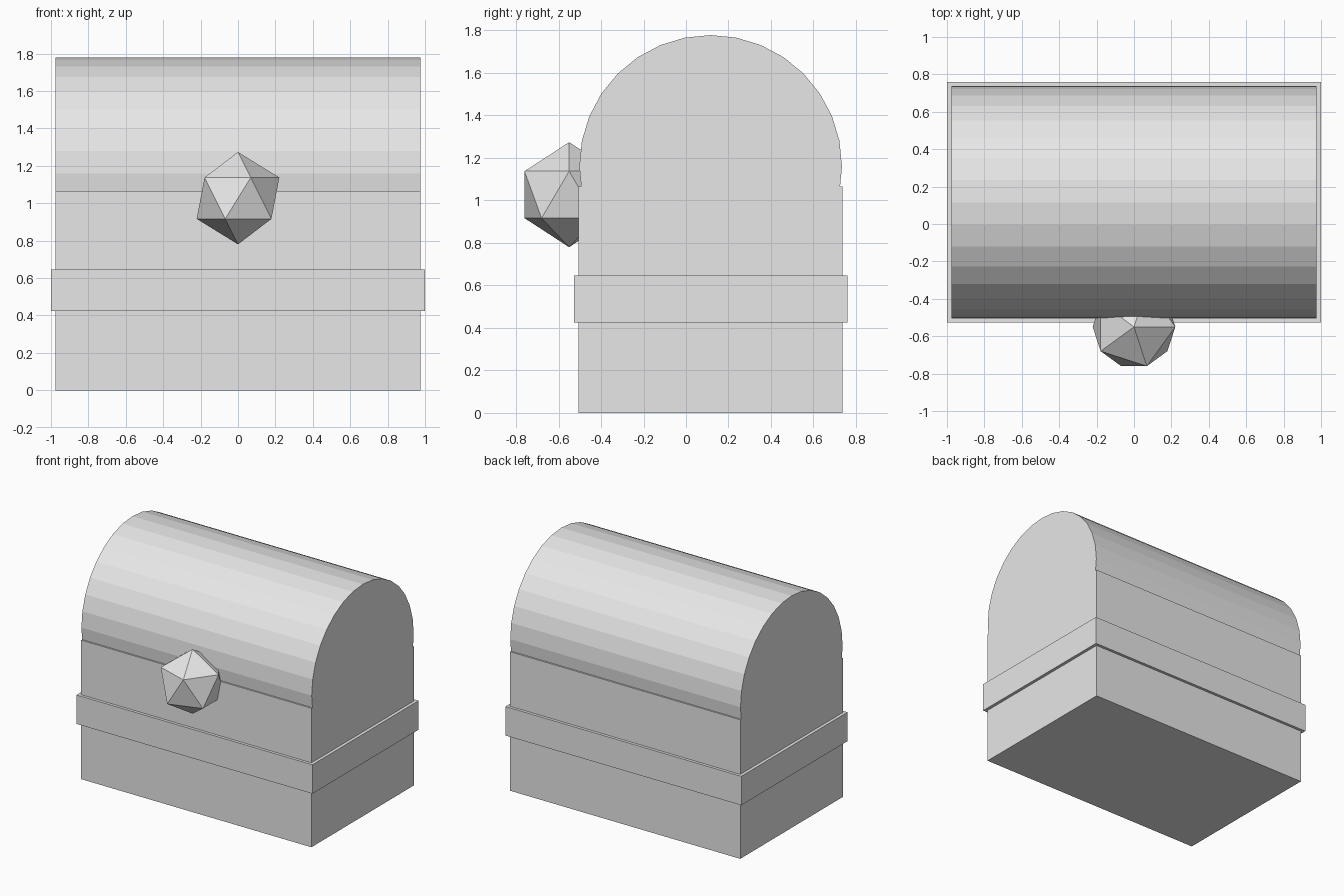
import bpy
import bmesh
from math import sin, cos, radians

cube = bpy.data.objects.get("Cube")
if cube:
    bpy.data.objects.remove(cube, do_unlink=True)

GREY = (0.8, 0.8, 0.8, 1.0)
MID_Y = 0.116      # chest centre, front to back
HALF_X = 0.976     # half the chest length
RIM_Z = 1.065      # top of the straight walls

grey = bpy.data.materials.new("plain grey")
grey.use_nodes = True
grey.diffuse_color = GREY
grey.node_tree.nodes["Principled BSDF"].inputs["Base Color"].default_value = GREY


def finish(name, bm):
    bmesh.ops.recalc_face_normals(bm, faces=bm.faces)
    mesh = bpy.data.meshes.new(name)
    bm.to_mesh(mesh)
    bm.free()
    mesh.materials.append(grey)
    obj = bpy.data.objects.new(name, mesh)
    bpy.context.collection.objects.link(obj)
    return obj


def box(name, half_x, half_y, low, high):
    bm = bmesh.new()
    bmesh.ops.create_cube(bm, size=1)
    bmesh.ops.scale(bm, vec=(2 * half_x, 2 * half_y, high - low), verts=bm.verts)
    bmesh.ops.translate(bm, vec=(0, MID_Y, (low + high) / 2), verts=bm.verts)
    return finish(name, bm)


# Straight-walled body and the band around it
box("chest_body", HALF_X, 0.621, 0, RIM_Z)
box("chest_band", 1.0, 0.643, 0.425, 0.647)

# Barrel lid: faceted arch extruded along the length
radius, axis_z, step = 0.618, 1.16, 11.25
arch = [(radius * cos(radians(step * i)), axis_z + radius * sin(radians(step * i)))
        for i in range(17)]
arch = [(0.609, RIM_Z)] + arch + [(-0.609, RIM_Z)]
bm = bmesh.new()
end = bm.faces.new([bm.verts.new((-HALF_X, MID_Y + y, z)) for y, z in arch])
ext = bmesh.ops.extrude_face_region(bm, geom=[end], use_keep_orig=True)
moved = [v for v in ext["geom"] if isinstance(v, bmesh.types.BMVert)]
bmesh.ops.translate(bm, vec=(2 * HALF_X, 0, 0), verts=moved)
finish("barrel_lid", bm)

# Faceted knob on the front
bm = bmesh.new()
bmesh.ops.create_icosphere(bm, subdivisions=1, radius=0.247)
knob = finish("front_knob", bm)
knob.location = (0, -0.55, 1.027)
